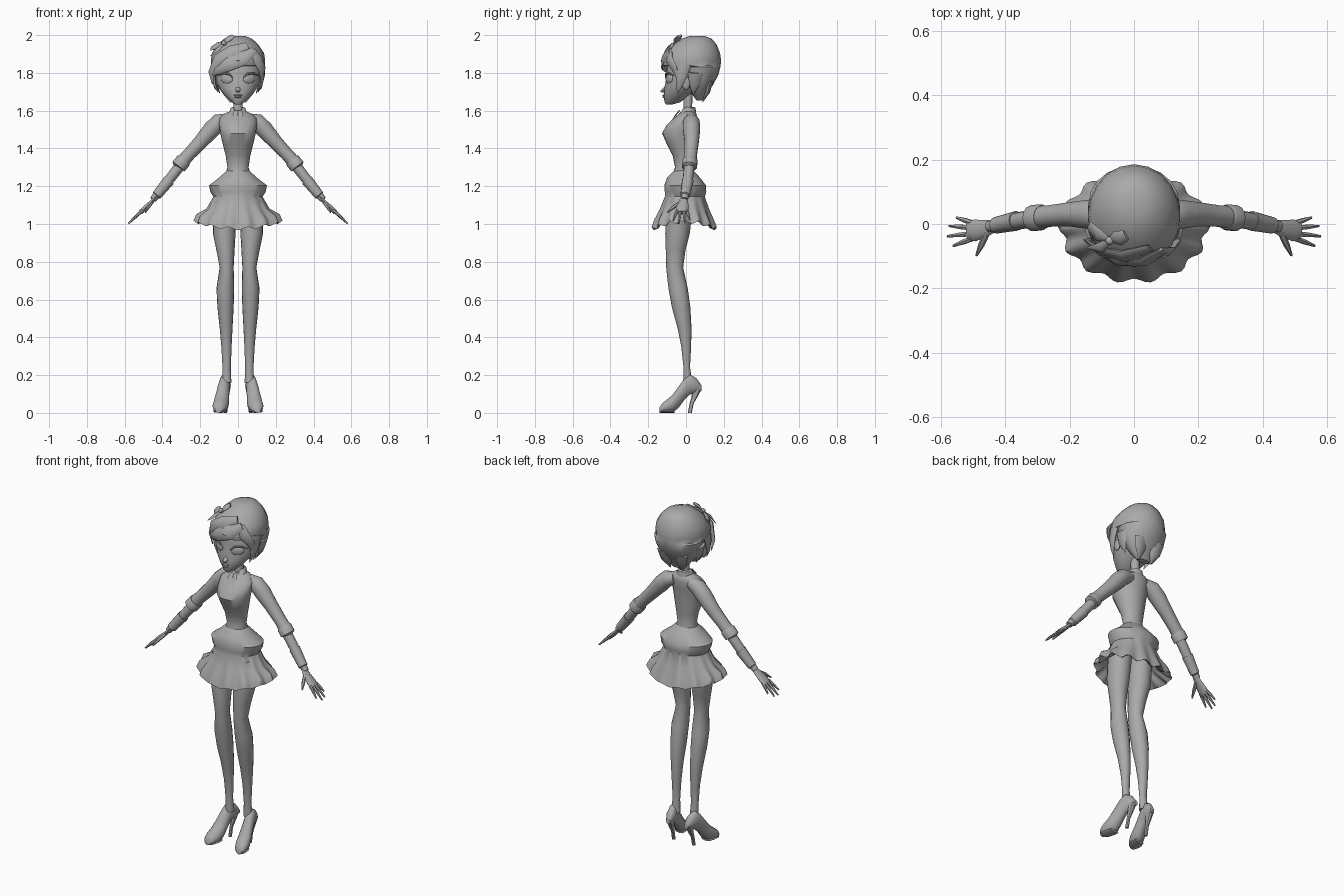
import bpy, math
from mathutils import Vector

grey = bpy.data.materials.new("plain_grey")
grey.diffuse_color = (0.4, 0.4, 0.4, 1)


def loft(name, rings, n=16, wave=None):
    """Skin a list of (centre, half axis u, half axis v) rings, capped at both ends."""
    verts, faces = [], []
    for i, (c, u, v) in enumerate(rings):
        for k in range(n):
            a = 2 * math.pi * k / n
            p = Vector(c) + Vector(u) * math.cos(a) + Vector(v) * math.sin(a)
            verts.append(wave(i, a, p) if wave else p)
    for i in range(len(rings) - 1):
        for k in range(n):
            a, b = i * n + k, i * n + (k + 1) % n
            faces.append((a, b, b + n, a + n))
    faces.append(tuple(range(n))[::-1])
    faces.append(tuple(range((len(rings) - 1) * n, len(rings) * n)))
    me = bpy.data.meshes.new(name)
    me.from_pydata(verts, [], faces)
    me.materials.append(grey)
    ob = bpy.data.objects.new(name, me)
    bpy.context.collection.objects.link(ob)
    return ob


def stack(name, rows, n=16, wave=None):
    """Horizontal rings from (z, front y, back y, half width)."""
    return loft(name, [((0, (f + b) / 2, z), (r, 0, 0), (0, (b - f) / 2, 0))
                       for z, f, b, r in rows], n, wave)


def tube(name, pts, n=10, normal=None, flat=1.0):
    """Rings across a path of (x, y, z, radius); flat thins it along the normal."""
    P = [Vector(p[:3]) for p in pts]
    rings = []
    for i, p in enumerate(P):
        t = (P[min(i + 1, len(P) - 1)] - P[max(i - 1, 0)]).normalized()
        ref = Vector(normal) if normal else Vector((0, 1, 0))
        u = t.cross(ref).normalized()
        v = u.cross(t).normalized()
        r = pts[i][3]
        rings.append((p, u * r, v * r * flat))
    return loft(name, rings, n)


def blob(name, loc, size, rot=(0, 0, 0)):
    bpy.ops.mesh.primitive_uv_sphere_add(segments=12, ring_count=8, location=loc, rotation=rot)
    ob = bpy.context.object
    ob.name, ob.scale = name, size
    ob.data.materials.append(grey)
    return ob


# Bodice, neck and collar
stack("bodice", [(1.25, -.075, .05, .07), (1.30, -.058, .035, .056), (1.36, -.07, .04, .065),
                 (1.42, -.10, .045, .08), (1.48, -.127, .05, .094), (1.52, -.105, .055, .10),
                 (1.56, -.065, .06, .10), (1.585, -.035, .055, .07), (1.60, -.02, .04, .035)], 20)
stack("neck", [(1.56, -.02, .04, .03), (1.61, -.012, .032, .024), (1.69, -.015, .035, .026)], 12)


def collar_dip(i, a, p):
    # the collar opens in a V at the front
    p.z -= .03 * max(0, -math.sin(a)) ** 4
    return p


stack("collar", [(1.58, -.045, .055, .05), (1.615, -.03, .05, .038), (1.62, -.02, .04, .03),
                 (1.59, -.02, .04, .03)], 20, collar_dip)
for s in (-1, 1):
    tube("collar_flap", [(s * .008, -.035, 1.60, .012), (s * .016, -.056, 1.575, .013),
                         (s * .012, -.075, 1.548, .002)], 6, (0, -1, .6), .3)


# Peplum and skirt with a scalloped hem and a recessed underside
def scallop(i, a, p):
    amp = (0, 0, 0, .01, 0, .02, .035, .045, .045, .02, 0)[i]
    k = 1 + amp * math.cos(14 * a)
    p.x, p.y = p.x * k, p.y * k
    if i in (6, 7, 8):
        p.z += .035 * math.cos(a) ** 2 + .008 * math.cos(14 * a)
    return p


stack("skirt", [(1.285, -.06, .037, .058), (1.245, -.10, .075, .10), (1.205, -.115, .105, .153),
                (1.17, -.113, .108, .145), (1.145, -.112, .10, .13), (1.08, -.138, .122, .165),
                (1.01, -.168, .148, .212), (.975, -.178, .160, .226), (.98, -.165, .147, .21),
                (1.05, -.125, .09, .15), (1.11, -.10, .06, .11)], 84, scallop)

# Legs and heeled shoes
for s in (-1, 1):
    legs = [(1.12, .07, -.03, .065, .07), (.95, .073, -.045, .06, .065), (.86, .066, -.055, .048, .052),
            (.77, .06, -.06, .037, .045), (.66, .067, -.042, .047, .051), (.56, .066, -.026, .043, .049),
            (.45, .063, -.008, .034, .037), (.35, .061, .001, .027, .026), (.24, .06, .004, .022, .017),
            (.16, .06, .01, .025, .025)]
    loft("leg", [((s * x, y, z), (rx, 0, 0), (0, ry, 0)) for z, x, y, rx, ry in legs])
    shoe = [(-.14, 0, .03, .018), (-.125, 0, .052, .032), (-.10, 0, .072, .040), (-.07, 0, .098, .041),
            (-.04, .025, .14, .036), (-.01, .065, .18, .032), (.02, .095, .205, .029),
            (.055, .108, .185, .026), (.083, .115, .145, .014)]
    loft("shoe", [((s * (.075 - .2 * y), y, (a + b) / 2), (w, 0, 0), (0, 0, (b - a) / 2))
                  for y, a, b, w in shoe], 14)
    loft("shoe_sole", [((s * (.075 - .2 * y), y, .01), (w, 0, 0), (0, 0, .01))
                       for y, w in ((-.135, .022), (-.12, .034), (-.09, .038), (-.06, .03))], 8)
    loft("shoe_heel", [((s * x, y, z), (r, 0, 0), (0, r * 1.2, 0)) for x, y, z, r in
                       ((.066, .02, 0, .009), (.065, .03, .05, .009),
                        (.063, .047, .09, .014), (.062, .058, .13, .022))], 8)

    # Sleeves, forearms and hands
    tube("sleeve", [(s * .05, .025, 1.555, .032), (s * .10, .028, 1.54, .045), (s * .14, .03, 1.50, .046),
                    (s * .20, .03, 1.432, .038), (s * .26, .025, 1.368, .034),
                    (s * .305, .02, 1.318, .036)], 14)
    tube("sleeve_cuff", [(s * .285, .021, 1.34, .037), (s * .29, .021, 1.334, .041),
                         (s * .315, .018, 1.304, .041), (s * .317, .018, 1.30, .026)], 14)
    tube("forearm", [(s * .29, .02, 1.33, .029), (s * .36, .01, 1.24, .027), (s * .42, -.002, 1.165, .022),
                     (s * .45, -.008, 1.13, .018)], 12)
    tube("wrist_cuff", [(s * .365, .01, 1.232, .031), (s * .43, -.004, 1.152, .026),
                        (s * .435, -.005, 1.147, .018)], 12)
    up = (s * .7, 0, .7)
    tube("palm", [(s * .43, -.006, 1.148, .018), (s * .46, -.014, 1.115, .026), (s * .495, -.02, 1.082, .034),
                  (s * .515, -.02, 1.062, .03)], 10, up, .4)
    for y0, y1, x, z in ((-.046, -.068, .562, 1.018), (-.03, -.038, .58, 1.002),
                         (-.012, -.006, .575, 1.006), (.004, .020, .552, 1.024)):
        tube("finger", [(s * .505, y0, 1.072, .009), (s * (.505 + x) / 2, (y0 + y1) / 2, (1.076 + z) / 2, .008),
                        (s * x, y1, z, .004)], 6)
    tube("thumb", [(s * .455, -.02, 1.118, .011), (s * .475, -.065, 1.09, .010),
                   (s * .49, -.098, 1.062, .004)], 6, (0, 0, 1))

# Head and face
stack("head", [(1.632, -.105, -.075, .014), (1.645, -.114, -.03, .034), (1.675, -.117, .01, .066),
               (1.71, -.117, .05, .095), (1.75, -.108, .08, .115), (1.80, -.103, .10, .122),
               (1.87, -.10, .10, .115), (1.92, -.06, .08, .08)], 20)
loft("nose", [((0, y, z), (r, 0, 0), (0, 0, r)) for y, z, r in
              ((-.10, 1.715, .018), (-.122, 1.708, .012), (-.134, 1.702, .004))], 8)
blob("upper_lip", (0, -.117, 1.681), (.024, .008, .005))
blob("lower_lip", (0, -.116, 1.672), (.018, .009, .006))
for s in (-1, 1):
    blob("eye", (s * .06, -.088, 1.768), (.036, .012, .026), (0, s * -.15, s * .5))
    tube("eyelash", [(s * .022, -.108, 1.77, .002), (s * .05, -.106, 1.795, .006),
                     (s * .082, -.088, 1.797, .006), (s * .112, -.066, 1.785, .002)], 6)
    blob("ear", (s * .118, .0, 1.745), (.012, .022, .034))

# Hair cap: the fringe overhangs the forehead, the lower half sits behind the face
stack("hair_cap", [(1.655, .055, .092, .04), (1.69, .03, .108, .075), (1.735, .0, .142, .112),
                   (1.79, -.035, .172, .132), (1.832, -.05, .182, .141), (1.838, -.125, .183, .142),
                   (1.865, -.133, .186, .144), (1.905, -.112, .180, .138), (1.95, -.068, .162, .108),
                   (1.98, -.025, .137, .075), (1.995, .02, .10, .04)], 20)


def lock(name, pts, normal):
    tube(name, pts, 8, normal, .35)


# Swept fringe and hanging locks
lock("fringe_main", [(.085, -.085, 1.92, .02), (.03, -.118, 1.875, .036), (-.05, -.118, 1.845, .036),
                     (-.11, -.085, 1.81, .02), (-.135, -.06, 1.785, .003)], (0, -1, .2))
lock("fringe_upper", [(.05, -.075, 1.945, .02), (-.03, -.10, 1.915, .035), (-.105, -.085, 1.87, .034),
                      (-.142, -.055, 1.80, .018), (-.135, -.045, 1.74, .003)], (-.4, -1, .3))
lock("fringe_side", [(.075, -.085, 1.92, .02), (.105, -.088, 1.87, .03), (.128, -.06, 1.82, .024),
                     (.125, -.045, 1.76, .003)], (.7, -1, 0))
for s in (-1, 1):
    lock("sideburn", [(s * .128, -.01, 1.85, .04), (s * .13, -.025, 1.79, .032),
                      (s * .122, -.035, 1.735, .018), (s * .105, -.045, 1.695, .002)], (s, -.2, 0))
    lock("side_lock", [(s * .13, .05, 1.80, .04), (s * .118, .045, 1.74, .03),
                       (s * .095, .04, 1.69, .003)], (s, 0, -.2))
    lock("nape_lock", [(s * .055, .13, 1.76, .045), (s * .05, .115, 1.70, .035),
                       (s * .04, .088, 1.645, .004)], (0, 1, -.2))

# Bow on the hair
n = (-.5, -.5, .7)
lock("bow_loop", [(-.075, -.05, 1.955, .008), (-.05, -.045, 1.98, .026), (-.025, -.035, 1.996, .018)], n)
lock("bow_loop", [(-.075, -.05, 1.955, .008), (-.11, -.035, 1.945, .026), (-.14, -.005, 1.93, .018)], n)
lock("bow_tail", [(-.075, -.05, 1.955, .008), (-.105, -.075, 1.925, .018), (-.145, -.075, 1.89, .003)], n)
blob("bow_knot", (-.075, -.052, 1.957), (.014, .014, .014))

# Smooth shading with sharp creases kept
bpy.ops.object.select_all(action='SELECT')
bpy.context.view_layer.objects.active = bpy.data.objects["bodice"]
bpy.ops.object.shade_smooth_by_angle(angle=math.radians(40))
